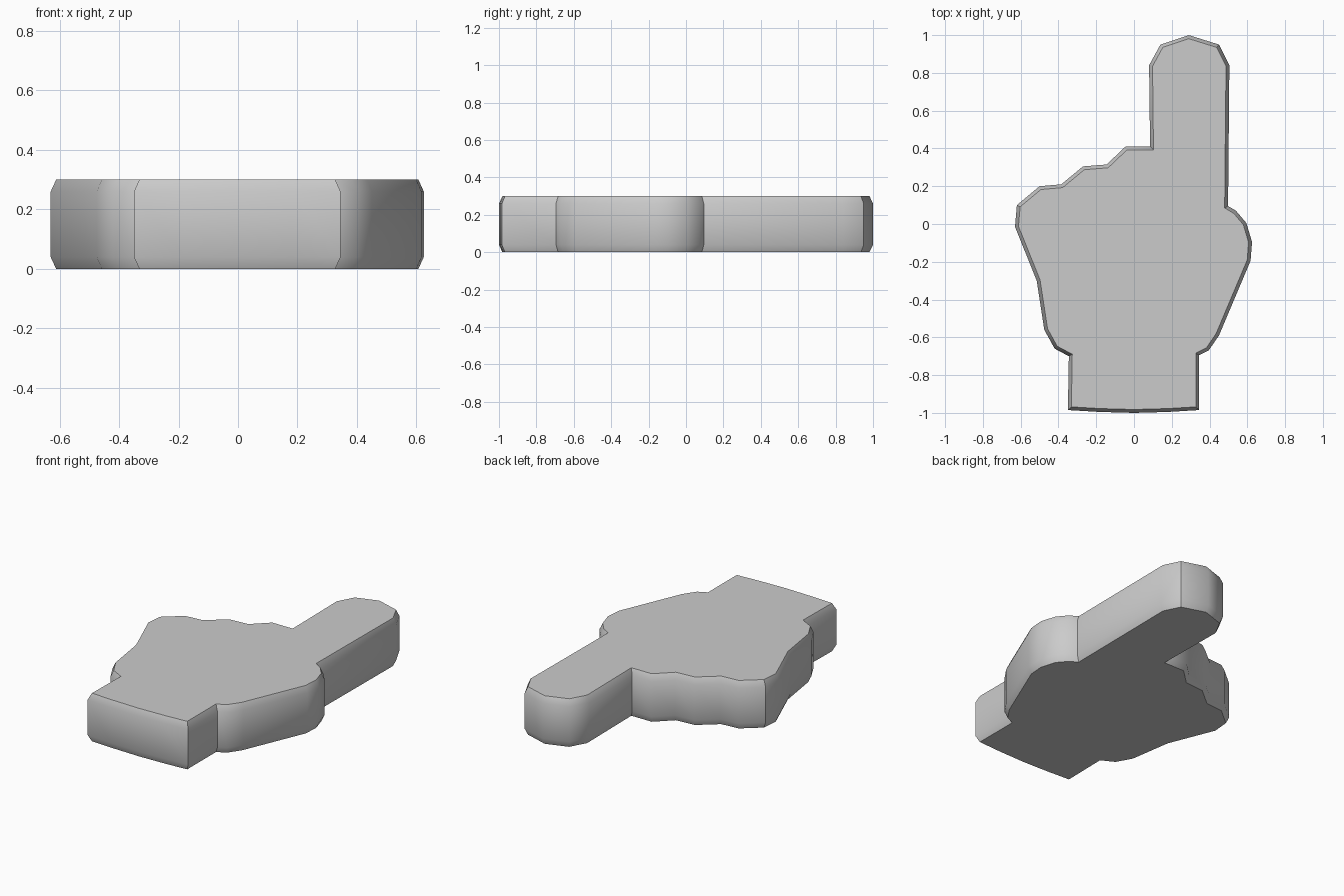
import bpy, bmesh, math

if "Cube" in bpy.data.objects:
    bpy.data.objects.remove(bpy.data.objects["Cube"])

HEIGHT, CHAMFER, INSET = 0.30, 0.04, 0.018

# Outline of the pointing hand, clockwise seen from above
fingertip = [(0.08, 0.84), (0.14, 0.95), (0.29, 1.0), (0.45, 0.95), (0.505, 0.84)]
thumb_side = [(0.498, 0.095), (0.54, 0.07), (0.595, 0.005), (0.625, -0.095),
              (0.617, -0.195), (0.45, -0.59), (0.395, -0.67), (0.345, -0.695)]
wrist = [(0.345, -0.985), (0.18, -0.995), (0.0, -1.0), (-0.18, -0.995), (-0.35, -0.985)]
palm_side = [(-0.345, -0.70), (-0.42, -0.66), (-0.475, -0.56), (-0.515, -0.30),
             (-0.63, -0.015), (-0.62, 0.10)]
knuckles = [(-0.50, 0.20), (-0.385, 0.21), (-0.27, 0.305), (-0.145, 0.315),
            (-0.045, 0.41), (0.085, 0.41)]
outline = fingertip + thumb_side + wrist + palm_side + knuckles


def inset_loop(points, d):
    """Offset a clockwise loop inward by d with mitred corners."""
    result = []
    for i, (x, y) in enumerate(points):
        px, py = points[i - 1]
        nx, ny = points[(i + 1) % len(points)]
        la, lb = math.hypot(x - px, y - py), math.hypot(nx - x, ny - y)
        a = ((y - py) / la, -(x - px) / la)
        b = ((ny - y) / lb, -(nx - x) / lb)
        k = d / (1 + a[0] * b[0] + a[1] * b[1])
        result.append((x + k * (a[0] + b[0]), y + k * (a[1] + b[1])))
    return result


# Slab with chamfered top and bottom rims
inner = inset_loop(outline, INSET)
levels = [(inner, 0), (outline, CHAMFER), (outline, HEIGHT - CHAMFER), (inner, HEIGHT)]
bm = bmesh.new()
rings = [[bm.verts.new((x, y, z)) for x, y in loop] for loop, z in levels]
n = len(outline)
for low, high in zip(rings, rings[1:]):
    for i in range(n):
        j = (i + 1) % n
        bm.faces.new((low[i], high[i], high[j], low[j]))
bm.faces.new(rings[0])
bm.faces.new(rings[-1][::-1])
bmesh.ops.recalc_face_normals(bm, faces=bm.faces)

mesh = bpy.data.meshes.new("pointing_hand")
bm.to_mesh(mesh)
bm.free()
hand = bpy.data.objects.new("pointing_hand", mesh)
bpy.context.collection.objects.link(hand)

# Smooth walls, crisp corners
bpy.context.view_layer.objects.active = hand
hand.select_set(True)
bpy.ops.object.shade_smooth_by_angle(angle=math.radians(40))
